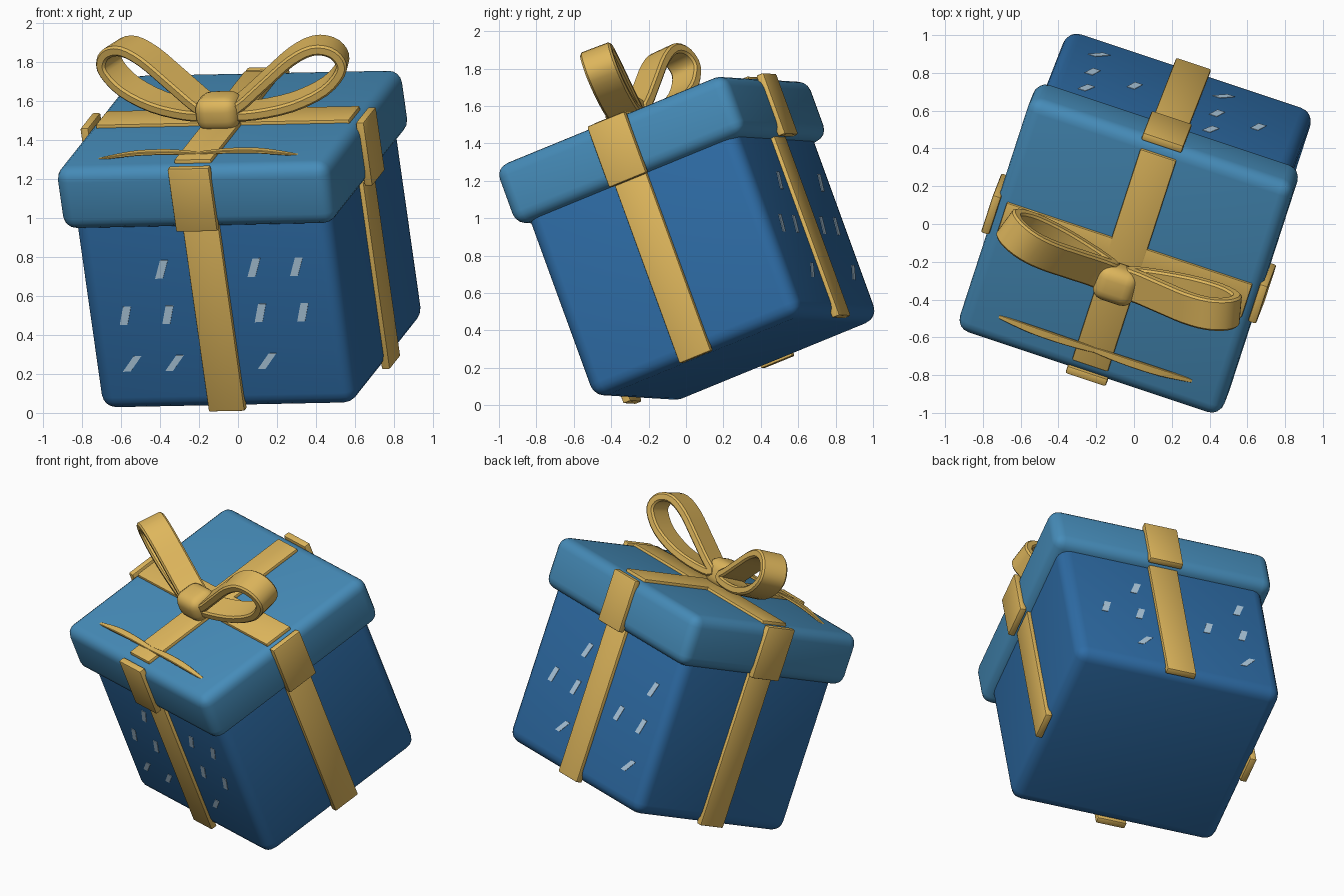
import bpy, bmesh, math
from mathutils import Matrix, Vector

if "Cube" in bpy.data.objects:
    bpy.data.objects.remove(bpy.data.objects["Cube"])


def material(name, rgb):
    m = bpy.data.materials.new(name)
    m.use_nodes = True
    m.diffuse_color = (*rgb, 1)
    m.node_tree.nodes["Principled BSDF"].inputs["Base Color"].default_value = (*rgb, 1)
    return m


BLUE = material("box blue", (0.027, 0.15, 0.38))
LIGHT = material("lid blue", (0.061, 0.262, 0.485))
GOLD = material("ribbon gold", (0.73, 0.468, 0.107))
PALE = material("pale marks", (0.47, 0.66, 0.82))

# The whole gift is tilted; parts are laid out around the lid centre
def turn(deg, axis):
    return Matrix.Rotation(math.radians(deg), 4, axis)


TILT = Matrix.Translation((-0.028, -0.13, 1.352)) @ turn(-18, 'Z') @ turn(21.3, 'X') @ turn(-1.2, 'Y')


def finish(name, bm, mat, smooth=True):
    bmesh.ops.recalc_face_normals(bm, faces=bm.faces)
    me = bpy.data.meshes.new(name)
    bm.to_mesh(me)
    bm.free()
    me.materials.append(mat)
    ob = bpy.data.objects.new(name, me)
    bpy.context.collection.objects.link(ob)
    ob.matrix_world = TILT
    if smooth:
        bpy.ops.object.select_all(action='DESELECT')
        ob.select_set(True)
        bpy.context.view_layer.objects.active = ob
        bpy.ops.object.shade_smooth_by_angle(angle=math.radians(35))
    return ob


def block(name, size, centre, mat, radius, segments=4):
    bm = bmesh.new()
    bmesh.ops.create_cube(bm, size=1)
    bmesh.ops.scale(bm, vec=size, verts=bm.verts)
    bmesh.ops.bevel(bm, geom=bm.edges[:], offset=radius, segments=segments,
                    profile=0.5, affect='EDGES')
    bmesh.ops.translate(bm, vec=centre, verts=bm.verts)
    return finish(name, bm, mat)


# Box and lid
LID_W, LID_D, BOX_W, BOX_D, BOTTOM = 1.475, 1.39, 1.38, 1.26, -1.185
block("box", (BOX_W, BOX_D, 1.085), (0, 0, BOTTOM + 0.5425), BLUE, 0.075)
block("lid", (LID_W, LID_D, 0.34), (0, 0, 0), LIGHT, 0.07)

# Ribbon plates on the lid top
block("top_ribbon_long", (0.2, 1.26, 0.04), (0, 0, 0.17), GOLD, 0.008, 2)
block("top_ribbon_cross", (1.37, 0.2, 0.04), (0, 0, 0.168), GOLD, 0.008, 2)

# Ribbon plates down each side of the lid and box
for side, s in (("front", -1), ("back", 1)):
    block(side + "_lid_ribbon", (0.225, 0.045, 0.35), (0, s * 0.697, 0), GOLD, 0.01, 2)
    block(side + "_box_ribbon", (0.195, 0.045, 1.03), (0, s * 0.63, -0.675), GOLD, 0.008, 2)
for side, s in (("right", -1), ("left", 1)):
    block(side + "_lid_ribbon", (0.045, 0.225, 0.35), (s * 0.745, 0, 0), GOLD, 0.01, 2)
    block(side + "_box_ribbon", (0.045, 0.19, 1.03), (s * 0.692, 0, -0.675), GOLD, 0.008, 2)

# Knot
block("bow_knot", (0.23, 0.2, 0.18), (0, -0.11, 0.255), GOLD, 0.065)


def spline(points, closed, steps):
    """Smooth path through the points."""
    n, out = len(points), []
    pick = lambda i: Vector(points[i % n] if closed else points[min(max(i, 0), n - 1)])
    for i in range(n if closed else n - 1):
        p, q, r, s = (pick(i + k) for k in (-1, 0, 1, 2))
        for j in range(steps):
            t = j / steps
            out.append(0.5 * (2 * q + (r - p) * t + (2 * p - 5 * q + 4 * r - s) * t ** 2
                              + (3 * q - p - 3 * r + s) * t ** 3))
    if not closed:
        out.append(pick(n - 1))
    return out


def band(name, points, closed, thick, width, place, taper=lambda t: 1, steps=3):
    """Sweep a chamfered strip along an x-z path."""
    path = spline(points, closed, steps)
    n, h, w = len(path), thick / 2, width / 2
    c = min(h, w) * 0.4
    section = [(h, w - c), (h - c, w), (c - h, w), (-h, w - c),
               (-h, c - w), (c - h, -w), (h - c, -w), (h, c - w)]
    bm = bmesh.new()
    rings = []
    for i, p in enumerate(path):
        a = path[(i - 1) % n] if closed else path[max(i - 1, 0)]
        b = path[(i + 1) % n] if closed else path[min(i + 1, n - 1)]
        d = (b - a).normalized()
        k = taper(i / (n - 1))
        rings.append([bm.verts.new(place @ Vector((p.x - d.y * u * k, v * k, p.y + d.x * u * k)))
                      for u, v in section])
    for i in range(n if closed else n - 1):
        r, s = rings[i], rings[(i + 1) % n]
        for j in range(8):
            bm.faces.new((r[j], r[(j + 1) % 8], s[(j + 1) % 8], s[j]))
    if not closed:
        bm.faces.new(rings[0])
        bm.faces.new(rings[-1])
    return finish(name, bm, GOLD)


# Bow loops and thin tails, mirrored left and right
LOOP = [(0.06, 0.25), (0.18, 0.237), (0.38, 0.262), (0.555, 0.33), (0.65, 0.42),
        (0.657, 0.485), (0.61, 0.54), (0.52, 0.557), (0.405, 0.51), (0.27, 0.41), (0.14, 0.31)]
TAIL = [(-0.01, 0.185), (0.15, 0.197), (0.32, 0.195), (0.45, 0.18), (0.56, 0.163)]
for side, s, swing in (("right", -1, -17), ("left", 1, 12)):
    flip = Matrix.Diagonal((s, 1, 1, 1))
    root = Matrix.Translation((0, -0.1, 0))
    band(side + "_bow_loop", LOOP, True, 0.056, 0.175, root @ turn(swing, 'Z') @ flip)
    band(side + "_bow_tail", TAIL, False, 0.018, 0.045,
         Matrix.Translation((0, -0.535, 0)) @ flip,
         taper=lambda t: 0.25 + 0.75 * math.sin(math.pi * (0.15 + 0.85 * t)))


# Slanted pale marks on the front and back of the box
def marks(name, y, lean, spots):
    bm = bmesh.new()
    for x, row in spots:
        z = (-0.41, -0.66, -0.925)[row]
        h, shear = ((0.05, 0.02), (0.05, 0.016), (0.042, 0.035))[row]
        corners = [(-0.021 - shear, -h), (0.021 - shear, -h), (0.021 + shear, h), (shear - 0.021, h)]
        low, high = ([bm.verts.new((x + lean * u, y + d, z + v)) for u, v in corners]
                     for d in (-0.003, 0.003))
        bm.faces.new(low)
        bm.faces.new(high)
        for j in range(4):
            k = (j + 1) % 4
            bm.faces.new((low[j], low[k], high[k], high[j]))
    finish(name, bm, PALE, smooth=False)


marks("front_marks", -BOX_D / 2, 1,
      [(-0.25, 0), (0.25, 0), (0.48, 0), (-0.48, 1), (-0.25, 1), (0.25, 1), (0.48, 1),
       (-0.48, 2), (-0.25, 2), (0.25, 2)])
marks("back_marks", BOX_D / 2, -1,
      [(x, row) for x in (-0.485, 0.21) for row in range(3)] + [(-0.25, 1), (0.44, 1)])
